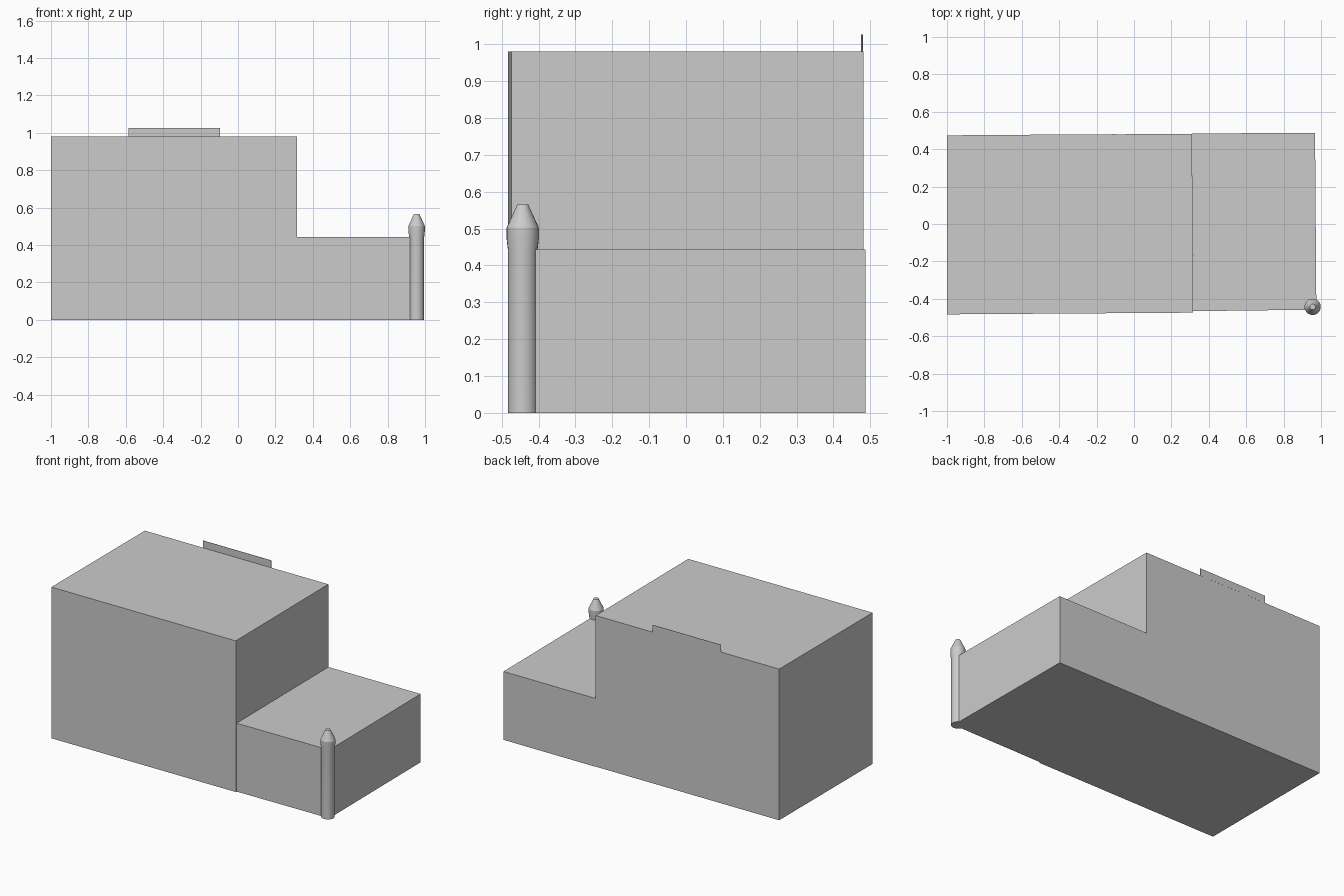
import bpy, bmesh, math

cube = bpy.data.objects.get("Cube")
if cube:
    bpy.data.objects.remove(cube, do_unlink=True)

# One plain grey for everything
grey = bpy.data.materials.new("plain grey")
grey.use_nodes = True
colour = (0.6, 0.6, 0.6, 1)
grey.diffuse_color = colour
grey.node_tree.nodes["Principled BSDF"].inputs["Base Color"].default_value = colour


def add_object(name, bm):
    bmesh.ops.recalc_face_normals(bm, faces=bm.faces)
    mesh = bpy.data.meshes.new(name)
    bm.to_mesh(mesh)
    bm.free()
    mesh.materials.append(grey)
    obj = bpy.data.objects.new(name, mesh)
    bpy.context.collection.objects.link(obj)
    return obj


def prism(name, outline, bottom, top):
    """Extrude a footprint between two heights."""
    bm = bmesh.new()
    base = bm.faces.new([bm.verts.new((x, y, bottom)) for x, y in outline])
    moved = bmesh.ops.extrude_face_region(bm, geom=[base], use_keep_orig=True)["geom"]
    verts = [v for v in moved if isinstance(v, bmesh.types.BMVert)]
    bmesh.ops.translate(bm, verts=verts, vec=(0, 0, top - bottom))
    return add_object(name, bm)


def turned(name, centre, profile, sides):
    """Stack rings of (radius, height) into a closed round post."""
    bm = bmesh.new()
    rings = []
    for radius, z in profile:
        angles = [math.tau * i / sides for i in range(sides)]
        rings.append([bm.verts.new((centre[0] + radius * math.cos(a),
                                    centre[1] + radius * math.sin(a), z)) for a in angles])
    for low, high in zip(rings, rings[1:]):
        for i in range(sides):
            j = (i + 1) % sides
            bm.faces.new((low[i], low[j], high[j], high[i]))
    bm.faces.new(rings[0])
    bm.faces.new(rings[-1])
    return add_object(name, bm)


# Main block and lower wing, slightly skewed in plan
prism("main_block", [(-1, -0.483), (0.316, -0.474), (0.31, 0.482), (-1, 0.474)], 0, 0.98)
prism("lower_wing", [(0.316, -0.466), (0.975, -0.458), (0.968, 0.487), (0.31, 0.484)], 0, 0.443)

# Thin parapet on the rear roof edge
prism("rear_parapet", [(-0.585, 0.475), (-0.097, 0.478), (-0.097, 0.48), (-0.585, 0.477)], 0.98, 1.027)

# Round corner turret with a flared head and blunt cone
turret = turned("corner_turret", (0.955, -0.443),
                [(0.04, 0), (0.04, 0.44), (0.0435, 0.47), (0.0435, 0.503), (0.015, 0.565)], 24)
bpy.context.view_layer.objects.active = turret
turret.select_set(True)
bpy.ops.object.shade_smooth_by_angle(angle=math.radians(20))
